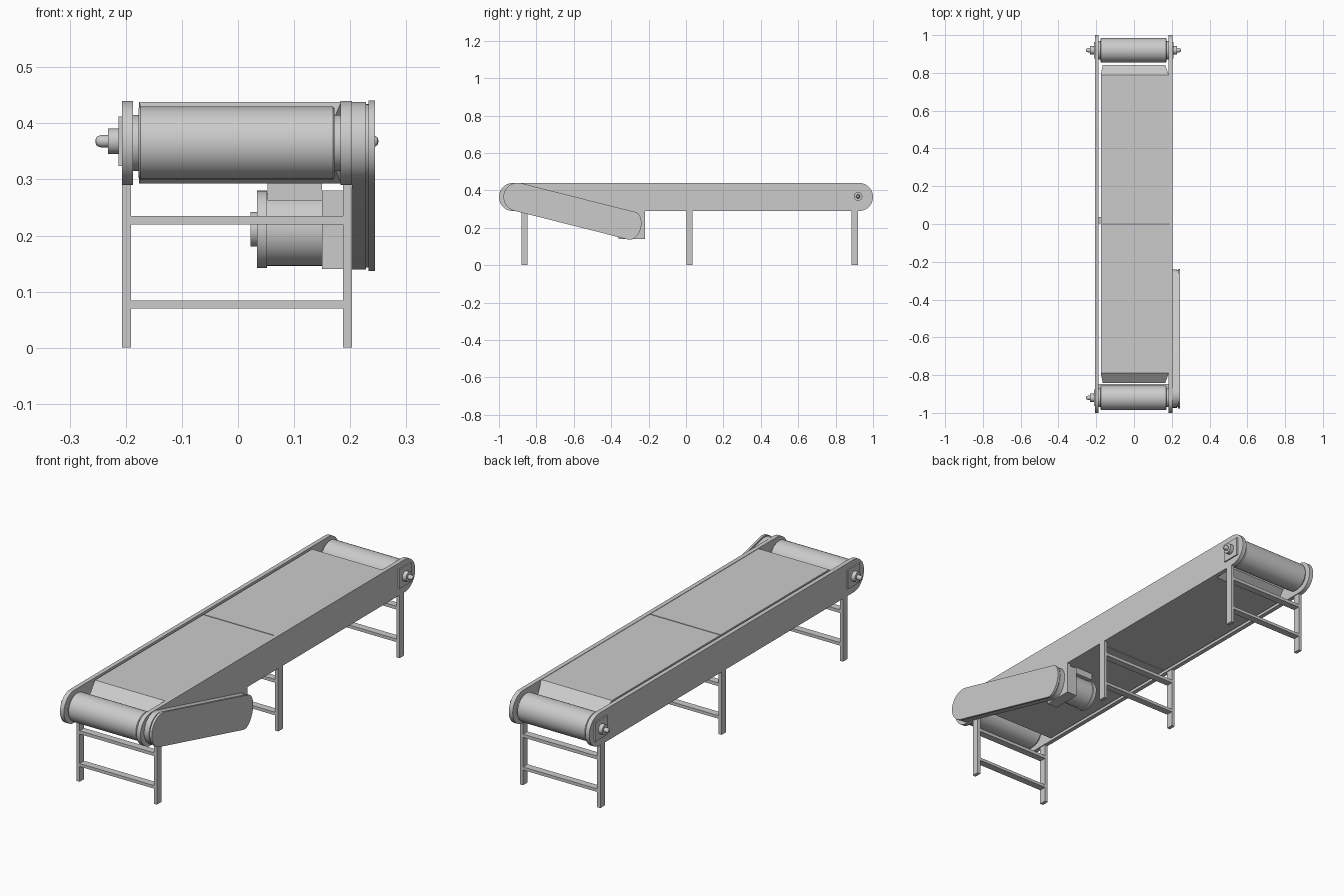
import bpy, bmesh, math

if "Cube" in bpy.data.objects:
    bpy.data.objects.remove(bpy.data.objects["Cube"])

CX, ZR, YR = -0.002, 0.365, 0.92   # frame centre, roller height, roller distance


def finish(name, bm, smooth=False):
    bmesh.ops.recalc_face_normals(bm, faces=bm.faces[:])
    me = bpy.data.meshes.new(name)
    bm.to_mesh(me)
    bm.free()
    ob = bpy.data.objects.new(name, me)
    bpy.context.collection.objects.link(ob)
    if smooth:
        me.shade_smooth()
        me.set_sharp_from_angle(angle=math.radians(30))
    return ob


def prism(name, pts, x0, x1, smooth=False):
    """Extrude a (y, z) outline from x0 to x1."""
    bm = bmesh.new()
    f = bm.faces.new([bm.verts.new((x0, y, z)) for y, z in pts])
    r = bmesh.ops.extrude_face_region(bm, geom=[f])
    bmesh.ops.translate(bm, vec=(x1 - x0, 0, 0),
                        verts=[v for v in r['geom'] if isinstance(v, bmesh.types.BMVert)])
    return finish(name, bm, smooth)


def box(name, x0, x1, y0, y1, z0, z1):
    return prism(name, [(y0, z0), (y1, z0), (y1, z1), (y0, z1)], x0, x1)


def lathe(name, prof, y, z, n=48):
    """Revolve (x, radius) pairs about an axis parallel to x."""
    bm = bmesh.new()
    rings = [[bm.verts.new((x, y + r * math.cos(2 * math.pi * i / n),
                            z + r * math.sin(2 * math.pi * i / n))) for i in range(n)]
             for x, r in prof]
    for a, b in zip(rings, rings[1:]):
        for i in range(n):
            j = (i + 1) % n
            bm.faces.new((a[i], a[j], b[j], b[i]))
    bm.faces.new(rings[0])
    bm.faces.new(rings[-1])
    return finish(name, bm, True)


def capsule(p, q, r, cap_q, n=24):
    """Rounded slot outline from p to q; cap_q is the depth of the q end cap."""
    a = math.atan2(q[1] - p[1], q[0] - p[0])
    c, s = math.cos(a), math.sin(a)
    pts = []
    for (y, z), depth, start in ((q, cap_q, -90), (p, r, 90)):
        for i in range(n + 1):
            t = math.radians(start + 180 * i / n)
            u, v = depth * math.cos(t), r * math.sin(t)
            pts.append((y + u * c - v * s, z + u * s + v * c))
    return pts


# Side plates with round ends
plate = capsule((-0.925, ZR), (0.925, ZR), 0.075, 0.075)
prism("left_side_plate", plate, -0.207, -0.187, True)
prism("right_side_plate", plate, 0.183, 0.203, True)

# Belt bed in two halves, outer end tapered
for s, nm in ((-1, "front"), (1, "rear")):
    bm = bmesh.new()
    rings = []
    for y, x0, x1, z0, z1 in ((0.002, -0.176, 0.184, 0.293, 0.438),
                              (0.79, -0.176, 0.184, 0.293, 0.438),
                              (0.843, -0.165, 0.165, 0.335, 0.395)):
        rings.append([bm.verts.new((x, s * y, z)) for x, z in
                      ((x0, z0), (x1, z0), (x1, z1), (x0, z1))])
    for a, b in zip(rings, rings[1:]):
        for i in range(4):
            j = (i + 1) % 4
            bm.faces.new((a[i], a[j], b[j], b[i]))
    bm.faces.new(rings[0])
    bm.faces.new(rings[-1])
    finish(nm + "_belt_bed", bm)


# Rollers
for s, nm in ((-1, "front"), (1, "rear")):
    lathe(nm + "_roller", [(-0.187, 0.05), (-0.177, 0.05), (-0.177, 0.062), (-0.174, 0.065),
                           (0.169, 0.065), (0.172, 0.062), (0.172, 0.05), (0.183, 0.05)],
          s * YR, ZR)


# Bearings: square plate, collar and rounded shaft end
def bearing(nm, y, x, d):
    lo, hi = sorted((x, x + d * 0.006))
    box(nm + "_bearing_plate", lo, hi, y - 0.044, y + 0.044, ZR + 0.003 - 0.044, ZR + 0.003 + 0.044)
    lathe(nm + "_bearing", [(x + d * a, r) for a, r in (
        (0.006, 0.023), (0.025, 0.023), (0.025, 0.011), (0.037, 0.011),
        (0.043, 0.009), (0.046, 0.006), (0.047, 0.002))], y, ZR + 0.003, 32)


bearing("front_left", -YR, -0.207, -1)
bearing("rear_left", YR, -0.207, -1)
bearing("rear_right", YR, 0.203, 1)

# Leg frames: two posts and two rungs each
for nm, y in (("front", -0.88), ("middle", 0.003), ("rear", 0.886)):
    y1 = y + 0.033
    box(nm + "_left_leg", -0.207, -0.191, y, y1, 0, 0.295)
    box(nm + "_right_leg", 0.187, 0.203, y, y1, 0, 0.295)
    for part, z0, z1 in (("lower", 0.07, 0.084), ("upper", 0.22, 0.235)):
        box(f"{nm}_{part}_rung", -0.191, 0.187, y, y1, z0, z1)

# Motor under the bed
MY, MZ = -0.29, 0.211
lathe("motor", [(0.022, 0.031), (0.034, 0.031), (0.034, 0.069), (0.052, 0.069), (0.052, 0.065),
                (0.15, 0.065), (0.15, 0.045), (0.233, 0.045)], MY, MZ)
box("motor_flange", 0.15, 0.187, MY - 0.07, MY + 0.07, 0.14, 0.28)
box("motor_mount", 0.053, 0.15, MY - 0.06, MY + 0.06, 0.262, 0.294)
box("motor_bracket", 0.187, 0.203, MY - 0.07, MY + 0.07, 0.14, 0.292)

# Sloping drive guard: case, recessed neck and lid
P, Q = (-0.9, ZR), (MY, MZ)
for nm, r, cap, x0, x1 in (("drive_guard_case", 0.073, 0.047, 0.203, 0.228),
                           ("drive_guard_neck", 0.069, 0.044, 0.228, 0.233),
                           ("drive_guard_lid", 0.076, 0.05, 0.233, 0.244)):
    prism(nm, capsule(P, Q, r, cap), x0, x1, True)
